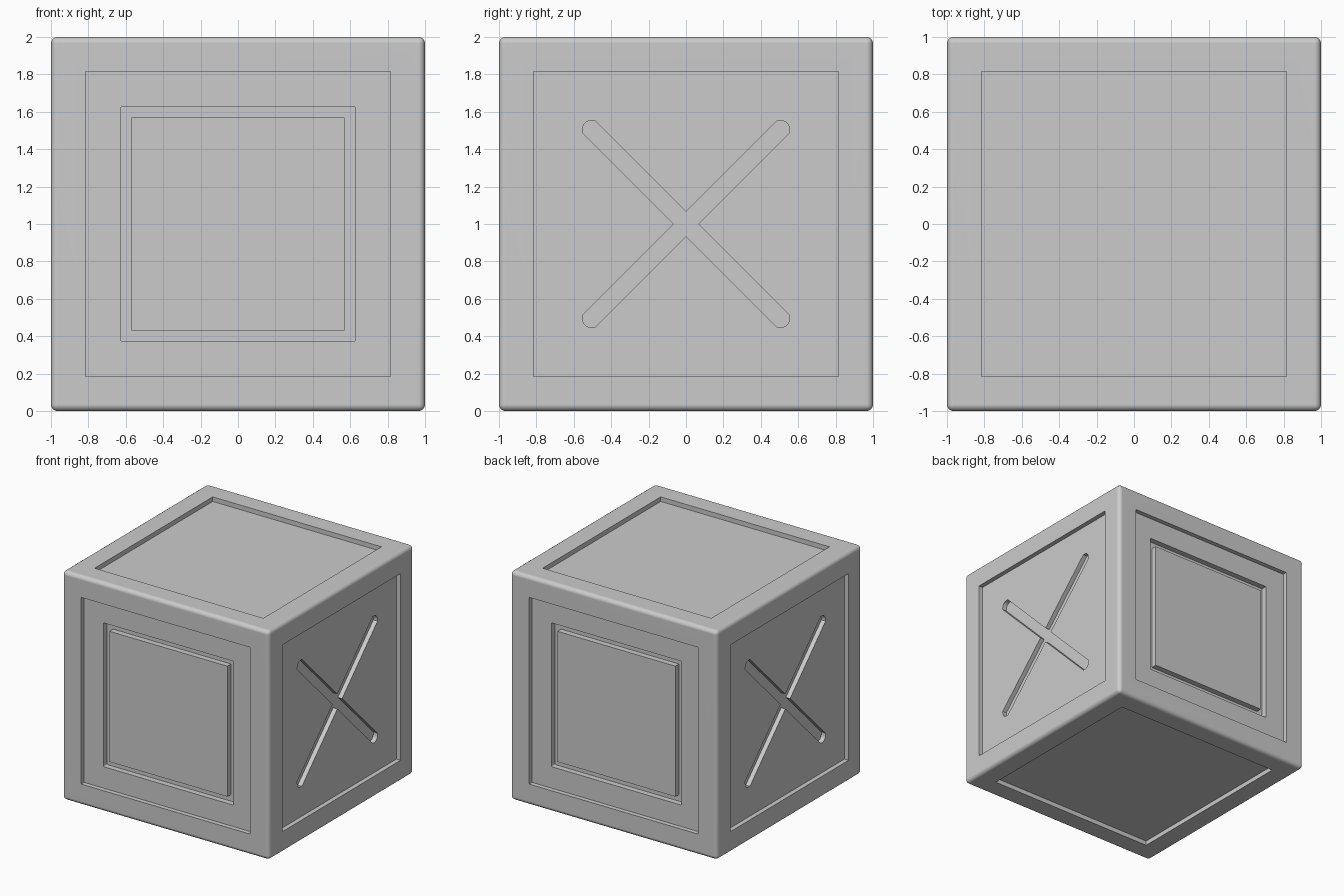
import bpy, bmesh
from math import pi, cos, sin
from mathutils import Matrix, Vector

if "Cube" in bpy.data.objects:
    bpy.data.objects.remove(bpy.data.objects["Cube"])

PANEL_DEPTH = 0.04
GROOVE_DEPTH = 0.09


def square(r, c=0.0):
    """Square outline, optionally with slightly rounded corners."""
    pts = []
    for k in range(4):
        a = k * pi / 2 + pi / 4
        sx, sy = (1 if cos(a) > 0 else -1), (1 if sin(a) > 0 else -1)
        if c == 0:
            pts.append((sx * r, sy * r))
            continue
        for i in range(4):
            t = k * pi / 2 + i * pi / 6
            pts.append((sx * (r - c) + c * cos(t), sy * (r - c) + c * sin(t)))
    return pts


def cross(h, length, bulge):
    """Diagonal cross outline with bowed arm ends."""
    arm = [(h, -h)]
    for i in range(9):
        t = -1 + i / 4
        arm.append((length + bulge * (1 - t * t), t * h))
    pts = []
    for k in range(4):
        a = pi / 4 + k * pi / 2
        pts += [(x * cos(a) - y * sin(a), x * sin(a) + y * cos(a)) for x, y in arm]
    return pts


def prism(name, outline, near, far, frame):
    """Outline extruded between two depths below a cube face."""
    bm = bmesh.new()
    bottom = [bm.verts.new((x, y, 1 - far)) for x, y in outline]
    face = bm.faces.new(bottom)
    ext = bmesh.ops.extrude_face_region(bm, geom=[face])["geom"]
    bmesh.ops.translate(bm, verts=[v for v in ext if isinstance(v, bmesh.types.BMVert)],
                        vec=Vector((0, 0, far - near)))
    bmesh.ops.recalc_face_normals(bm, faces=bm.faces[:])
    bm.transform(Matrix.Translation((0, 0, 1)) @ frame)
    me = bpy.data.meshes.new(name)
    bm.to_mesh(me)
    bm.free()
    ob = bpy.data.objects.new(name, me)
    ob.hide_render = True
    bpy.context.collection.objects.link(ob)
    return ob


def combine(body, tool, operation):
    mod = body.modifiers.new("shape", 'BOOLEAN')
    mod.operation = operation
    mod.solver = 'EXACT'
    mod.object = tool
    bpy.ops.object.modifier_apply(modifier=mod.name)
    bpy.data.objects.remove(tool)


# Rounded crate body
bpy.ops.mesh.primitive_cube_add(size=2, location=(0, 0, 1))
crate = bpy.context.object
crate.name = "crate_body"
bpy.ops.object.transform_apply(location=True)
bev = crate.modifiers.new("rounded_edges", 'BEVEL')
bev.width = 0.035
bev.segments = 4
bpy.ops.object.modifier_apply(modifier=bev.name)

# Face frames: four sides, then top and bottom
sides = [Matrix.Rotation(k * pi / 2, 4, 'Z') @ Matrix.Rotation(pi / 2, 4, 'X')
         for k in range(4)]
caps = [Matrix.Identity(4), Matrix.Rotation(pi, 4, 'X')]

# Recessed panel on every face
for f in sides + caps:
    combine(crate, prism("panel_cutter", square(0.815), -0.1, PANEL_DEPTH, f), 'DIFFERENCE')

# Front and back: square groove around a raised centre block
for f in sides[0::2]:
    combine(crate, prism("groove_cutter", square(0.628, 0.008), -0.1, GROOVE_DEPTH, f), 'DIFFERENCE')
    combine(crate, prism("centre_block", square(0.57), PANEL_DEPTH, 0.15, f), 'UNION')

# Left and right: engraved diagonal cross
for f in sides[1::2]:
    combine(crate, prism("cross_cutter", cross(0.046, 0.738, 0.025), -0.1, GROOVE_DEPTH - 0.01, f),
            'DIFFERENCE')

# Smooth rounded edges, flat panels
bpy.ops.object.shade_smooth_by_angle(angle=pi / 6)
wn = crate.modifiers.new("weighted_normals", 'WEIGHTED_NORMAL')
wn.keep_sharp = True
